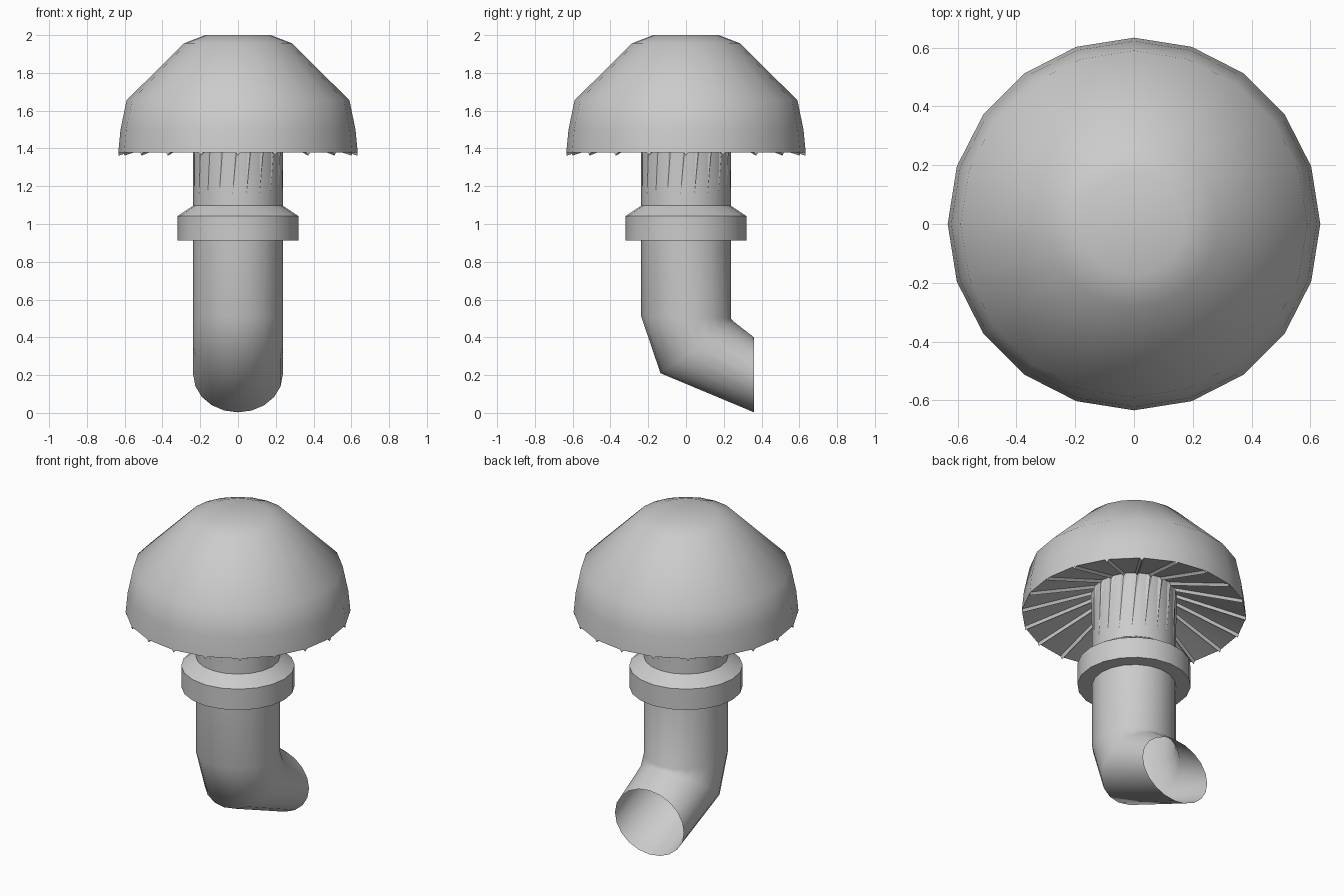
import bpy, math
from math import sin, cos, pi, radians

if "Cube" in bpy.data.objects:
    bpy.data.objects.remove(bpy.data.objects["Cube"])

N = 20  # sides of every round part


def add_object(name, verts, faces, angle):
    me = bpy.data.meshes.new(name)
    me.from_pydata(verts, [], faces)
    ob = bpy.data.objects.new(name, me)
    bpy.context.collection.objects.link(ob)
    bpy.ops.object.select_all(action='DESELECT')
    ob.select_set(True)
    bpy.context.view_layer.objects.active = ob
    bpy.ops.object.shade_smooth_by_angle(angle=radians(angle))
    return ob


def loft(name, rings, angle, top_cap=False):
    """Skin a list of rings, each holding N points, from bottom to top."""
    verts = [p for ring in rings for p in ring]
    faces = []
    for k in range(len(rings) - 1):
        for i in range(N):
            j = (i + 1) % N
            faces.append((k * N + i, k * N + j, (k + 1) * N + j, (k + 1) * N + i))
    if top_cap:
        faces.append(tuple((len(rings) - 1) * N + i for i in range(N)))
    return add_object(name, verts, faces, angle)


def circle(r, z):
    return [polar(r, 2 * pi * i / N, z) for i in range(N)]


def polar(r, a, z):
    return (r * cos(a), r * sin(a), z)


def tilted(y0, z0, y1, z1, r):
    """Ring whose back and front points in the side view are given."""
    ring = []
    for i in range(N):
        a = 2 * pi * i / N
        t = (sin(a) + 1) / 2
        ring.append((r * cos(a), y0 + (y1 - y0) * t, z0 + (z1 - z0) * t))
    return ring


R = 0.237

# cap: underside cone, rim and dome
cap_profile = [(0.22, 1.515), (0.634, 1.378), (0.622, 1.50),
               (0.59, 1.655), (0.285, 1.957), (0.173, 2.0)]
loft("cap", [circle(r, z) for r, z in cap_profile], 40, top_cap=True)

# stem: bent tube with an open end at the back
loft("stem", [tilted(0.36, 0.003, 0.36, 0.40, R)[:],
              tilted(-0.135, 0.21, 0.25, 0.485, R),
              tilted(-R, 0.51, R, 0.50, R),
              circle(R, 1.10), circle(R, 1.52)], 60)

# collar around the stem
collar_profile = [(0.23, 0.912), (0.32, 0.912), (0.32, 1.042), (0.237, 1.097)]
loft("collar", [circle(r, z) for r, z in collar_profile], 30)

# gills under the cap, each running a little way down the stem
gv, gf = [], []
for i in range(N):
    a = 2 * pi * i / N
    b = len(gv)
    w_out, w_in = 0.022, 0.05
    gv += [polar(0.632, a - w_out, 1.381), polar(0.632, a + w_out, 1.381),
           polar(0.632, a, 1.362),
           polar(0.232, a - w_in, 1.515), polar(0.232, a + w_in, 1.515),
           polar(0.236, a, 1.492)]
    gf += [(b, b + 1, b + 2), (b, b + 2, b + 5, b + 3),
           (b + 1, b + 4, b + 5, b + 2), (b, b + 3, b + 4, b + 1),
           (b + 3, b + 5, b + 4)]
    # shallow slanted ridge on the stem
    b = len(gv)
    gv += [polar(0.234, a - 0.09, 1.515), polar(0.234, a + 0.09, 1.515),
           polar(0.243, a, 1.50), polar(0.235, a - 0.12, 1.16)]
    gf += [(b, b + 2, b + 1), (b, b + 3, b + 2), (b + 1, b + 2, b + 3),
           (b, b + 1, b + 3)]
add_object("gills", gv, gf, 30)
